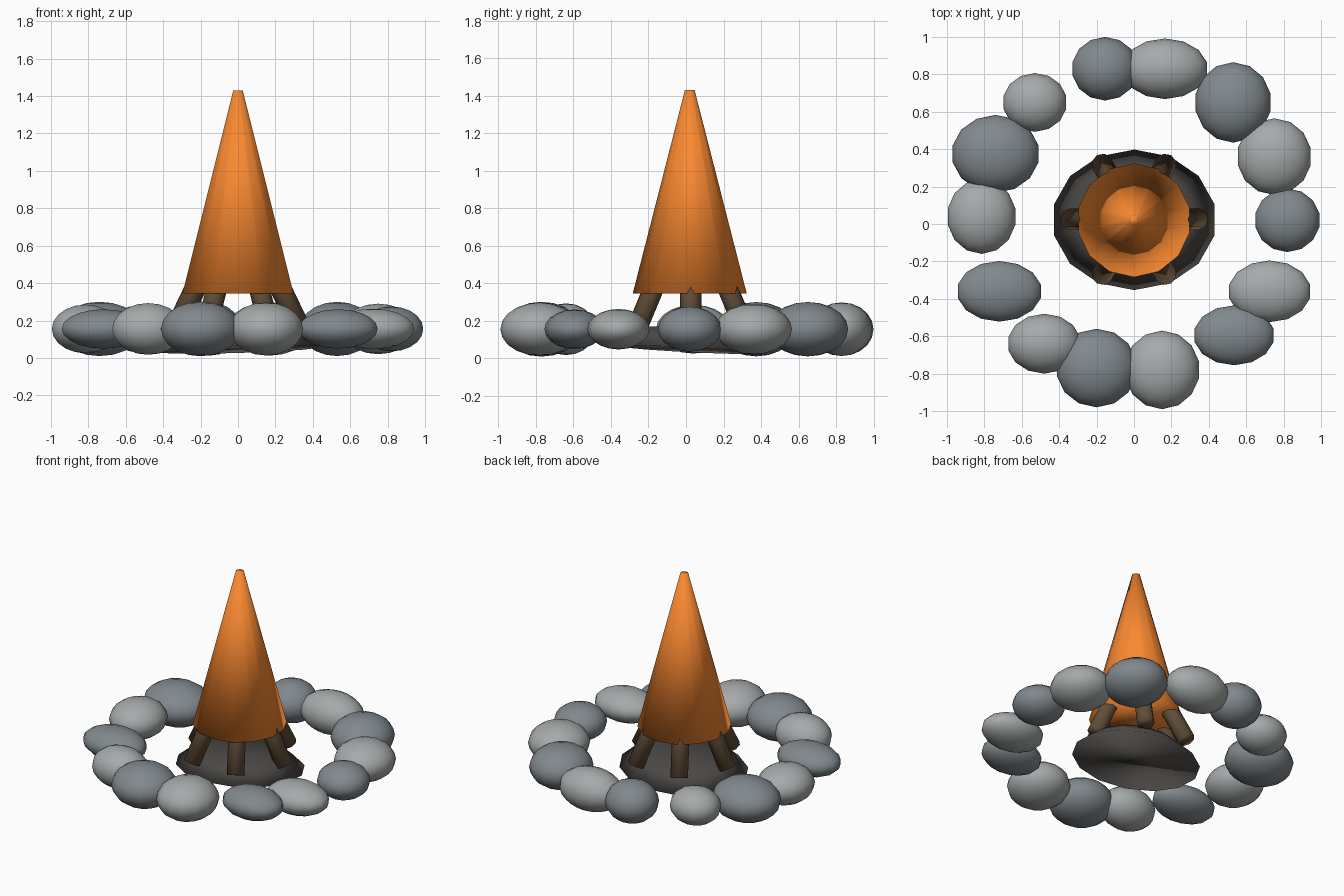
import bpy, math
from mathutils import Vector

if "Cube" in bpy.data.objects:
    bpy.data.objects.remove(bpy.data.objects["Cube"])

CY = 0.02  # fire sits slightly behind the origin


def material(name, rgb):
    m = bpy.data.materials.new(name)
    m.diffuse_color = (*rgb, 1)
    m.use_nodes = True
    m.node_tree.nodes["Principled BSDF"].inputs["Base Color"].default_value = m.diffuse_color
    return m


def finish(name, mat, smooth=True):
    o = bpy.context.object
    o.name = name
    o.data.materials.append(mat)
    if smooth:
        bpy.ops.object.shade_smooth()
    return o


flame_mat = material("flame_orange", (0.95, 0.25, 0.03))
wood_mat = material("wood", (0.12, 0.075, 0.04))
ash_mat = material("ash", (0.07, 0.065, 0.06))
stone_mats = [material("stone_dark", (0.22, 0.25, 0.27)),
              material("stone_light", (0.38, 0.4, 0.4))]

# Ring of squashed boulders: x, y, half sizes x, y, z (dark and light alternate)
stones = [
    (0.82, 0.02, 0.175, 0.17, 0.12), (0.75, 0.36, 0.2, 0.205, 0.135),
    (0.53, 0.65, 0.205, 0.215, 0.145), (0.165, 0.83, 0.23, 0.162, 0.143),
    (-0.155, 0.83, 0.178, 0.17, 0.143), (-0.53, 0.65, 0.172, 0.157, 0.125),
    (-0.74, 0.375, 0.235, 0.208, 0.145), (-0.815, 0.04, 0.185, 0.2, 0.13),
    (-0.72, -0.36, 0.228, 0.162, 0.105), (-0.48, -0.64, 0.197, 0.16, 0.138),
    (-0.2, -0.77, 0.217, 0.21, 0.146), (0.15, -0.78, 0.202, 0.21, 0.142),
    (0.535, -0.595, 0.217, 0.16, 0.105), (0.725, -0.36, 0.222, 0.165, 0.108),
]
for i, (x, y, rx, ry, rz) in enumerate(stones):
    bpy.ops.mesh.primitive_uv_sphere_add(segments=14, ring_count=10, radius=1,
                                         location=(x, y, 0.155))
    s = finish(f"ring_stone_{i + 1}", stone_mats[i % 2])
    s.scale = (rx, ry, rz)

# Low ash mound, slightly tilted
bpy.ops.mesh.primitive_cone_add(vertices=14, radius1=0.44, radius2=0.3, depth=0.11,
                                location=(0, 0.025, 0.1),
                                rotation=(-0.05, -0.03, 0))
finish("ash_bed", ash_mat).scale = (1, 0.855, 1)

# Six logs leaning in under the flame
for i in range(6):
    a = math.radians(60 * i)
    out = Vector((math.cos(a), math.sin(a), 0))
    foot = out * 0.345 + Vector((0, CY + 0.005, 0.13))
    top = out * 0.09 + Vector((0, CY + 0.005, 0.66))
    axis = top - foot
    bpy.ops.mesh.primitive_cylinder_add(
        vertices=8, radius=0.057, depth=axis.length, location=(foot + top) / 2,
        rotation=axis.to_track_quat('Z', 'Y').to_euler())
    finish(f"log_{i + 1}", wood_mat)

# Tall tapered flame
bpy.ops.mesh.primitive_cone_add(vertices=14, radius1=0.304, radius2=0.026,
                                depth=1.085, location=(0, CY, 0.8875))
finish("flame", flame_mat)
